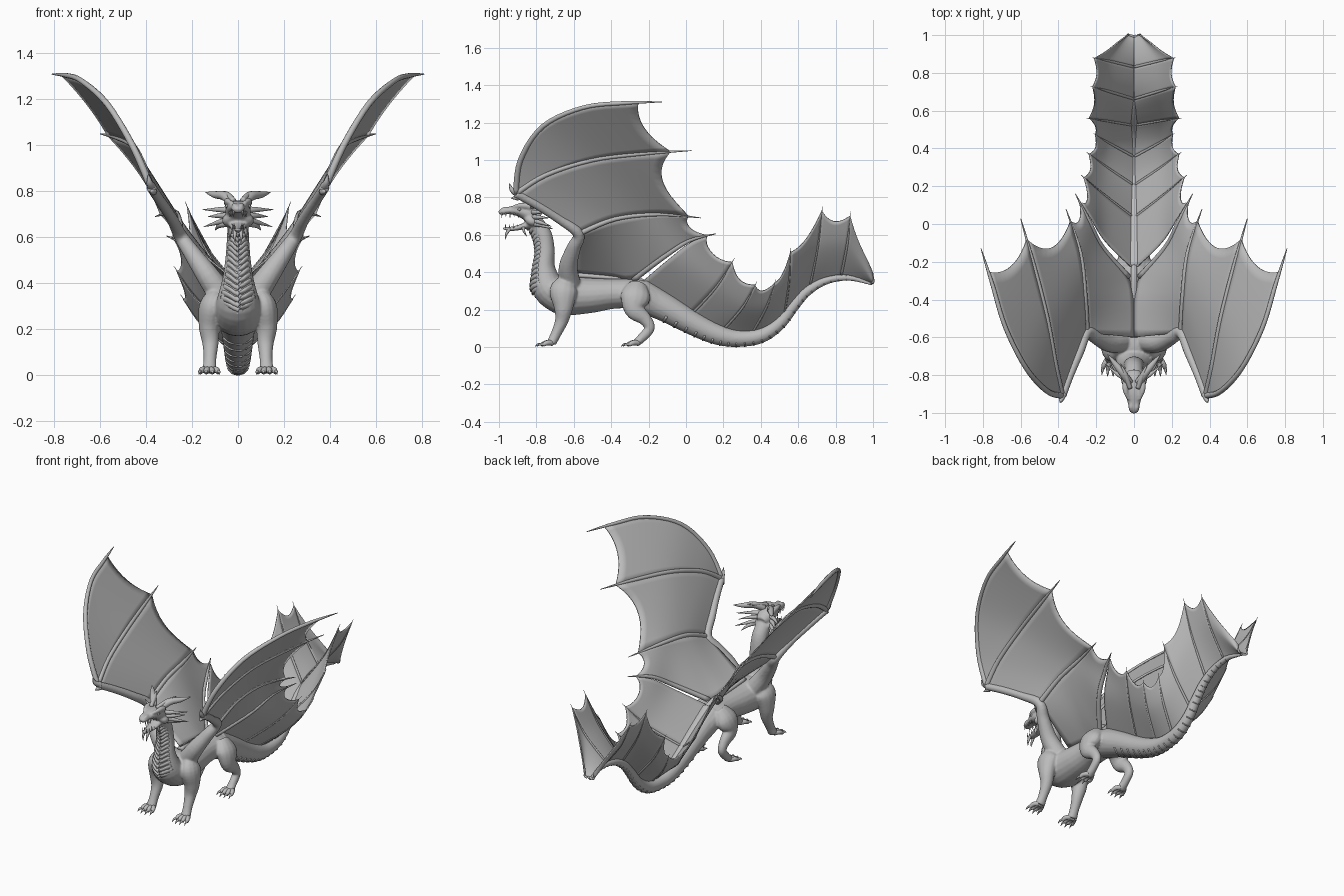
import bpy, bmesh, math
from mathutils import Vector

if "Cube" in bpy.data.objects:
    bpy.data.objects.remove(bpy.data.objects["Cube"], do_unlink=True)

# One stone-grey material
GREY = (0.5, 0.5, 0.5, 1)
mat = bpy.data.materials.new("stone grey")
mat.use_nodes = True
mat.diffuse_color = GREY
mat.node_tree.nodes["Principled BSDF"].inputs["Base Color"].default_value = GREY


def sample(pts, t):
    """Catmull-Rom value at t in 0..1 along a list of equal-length tuples."""
    n = len(pts) - 1
    f = min(max(t, 0), 1) * n
    i = min(int(f), n - 1)
    f -= i
    a, b, c, d = (pts[min(max(j, 0), n)] for j in range(i - 1, i + 3))
    return [0.5 * (2 * q + (r - p) * f + (2 * p - 5 * q + 4 * r - s) * f * f
                   + (3 * q - p - 3 * r + s) * f ** 3) for p, q, r, s in zip(a, b, c, d)]


def flip(pts, side):
    return [(p[0] * side, *p[1:]) for p in pts]


def tube(bm, pts, per=5, sides=12):
    """Closed tapered tube; points are x, y, z, half width, half depth."""
    pts = [p if len(p) == 5 else (*p, p[3]) for p in pts]
    n = (len(pts) - 1) * per
    rows = [sample(pts, i / n) for i in range(n + 1)]
    rings = []
    for i, row in enumerate(rows):
        t = (Vector(rows[min(i + 1, n)][:3]) - Vector(rows[max(i - 1, 0)][:3])).normalized()
        ref = Vector((1, 0, 0)) if abs(t.x) < 0.95 else Vector((0, 1, 0))
        u = (ref - t * ref.dot(t)).normalized()
        v = t.cross(u)
        ring = []
        for k in range(sides):
            a = math.tau * k / sides
            p = Vector(row[:3]) + u * math.cos(a) * max(row[3], 0.001) + v * math.sin(a) * max(row[4], 0.001)
            ring.append(bm.verts.new(p))
        rings.append(ring)
    for a, b in zip(rings, rings[1:]):
        for k in range(sides):
            m = (k + 1) % sides
            bm.faces.new((a[k], a[m], b[m], b[k]))
    bm.faces.new(rings[0][::-1])
    bm.faces.new(rings[-1])


def finish(bm, name):
    bmesh.ops.recalc_face_normals(bm, faces=bm.faces[:])
    me = bpy.data.meshes.new(name)
    bm.to_mesh(me)
    bm.free()
    me.materials.append(mat)
    for p in me.polygons:
        p.use_smooth = True
    ob = bpy.data.objects.new(name, me)
    bpy.context.collection.objects.link(ob)
    return ob


def tubes(name, paths, mirror=True, **kw):
    bm = bmesh.new()
    for path in paths:
        for s in ((1, -1) if mirror else (1,)):
            tube(bm, flip(path, s), **kw)
    return finish(bm, name)


# Centre lines
TRUNK = [(0, -.74, .28, .07, .07), (0, -.66, .275, .115, .105), (0, -.52, .275, .105, .095),
         (0, -.38, .285, .09, .08), (0, -.25, .28, .095, .08), (0, -.15, .23, .08, .07)]
NECK = [(0, -.66, .27, .11, .1), (0, -.735, .32, .095, .09), (0, -.758, .42, .068, .06),
        (0, -.752, .52, .054, .05), (0, -.77, .61, .048, .048), (0, -.83, .69, .045, .04)]
TAIL = [(0, -.25, .28, .09), (0, -.1, .205, .075), (0, .05, .12, .063), (0, .17, .066, .055),
        (0, .28, .045, .045), (0, .4, .06, .04), (0, .5, .125, .034), (0, .58, .225, .03),
        (0, .65, .3, .026), (0, .75, .355, .021), (0, .87, .37, .016), (0, 1, .335, .008)]
SKULL = [(0, -.78, .69, .035, .03), (0, -.83, .71, .055, .045), (0, -.89, .728, .05, .032),
         (0, -.945, .73, .034, .02), (0, -.985, .722, .027, .017), (0, -1, .715, .014, .01)]
JAW = [(0, -.81, .665, .045, .03), (0, -.87, .645, .036, .017), (0, -.93, .632, .024, .012),
       (0, -.98, .634, .012, .007)]
ARM = [(.06, -.62, .33, .06), (.13, -.63, .43, .05), (.2, -.6, .53, .038), (.25, -.575, .605, .03),
       (.29, -.68, .685, .025), (.34, -.8, .76, .023), (.38, -.91, .82, .022)]
FRONT_LEG = [(.09, -.64, .36, .03, .04), (.115, -.655, .3, .054, .075), (.125, -.655, .21, .046, .052),
             (.12, -.665, .14, .036, .036), (.122, -.695, .07, .028, .028), (.125, -.72, .02, .032, .026)]
HIND_LEG = [(.06, -.26, .33, .04, .05), (.105, -.27, .27, .052, .08), (.125, -.275, .2, .04, .055),
            (.125, -.22, .15, .03, .036), (.125, -.195, .1, .025, .028), (.125, -.235, .05, .025, .025),
            (.125, -.27, .018, .03, .02)]

# Body, fused into one smooth skin
bm = bmesh.new()
for path in (TRUNK, NECK, TAIL, SKULL, JAW):
    tube(bm, path, sides=20)
for s in (1, -1):
    for path in (ARM, FRONT_LEG, HIND_LEG):
        tube(bm, flip(path, s), sides=14)
    # Brow, cheek and nostril lumps
    tube(bm, flip([(.03, -.93, .748, .007), (.045, -.88, .757, .015), (.045, -.83, .75, .018)], s))
    tube(bm, flip([(.03, -.86, .69, .01), (.045, -.83, .675, .025), (.03, -.79, .66, .02)], s))
    tube(bm, flip([(.014, -.99, .735, .006), (.016, -.97, .74, .01), (.012, -.94, .74, .006)], s))
body = finish(bm, "body")
rem = body.modifiers.new("fuse", 'REMESH')
rem.mode = 'VOXEL'
rem.voxel_size = 0.0065
rem.use_smooth_shade = True
sm = body.modifiers.new("soften", 'SMOOTH')
sm.factor, sm.iterations = 0.5, 4

# Feet: four toes, each ending in a claw
for name, x, y in (("front_toes", .125, -.715), ("hind_toes", .125, -.255)):
    toes, claws = [], []
    for k in (-1.5, -.5, .5, 1.5):
        dx, reach = k * .026, .065 - abs(k) * .01
        toes.append([(x + dx * .3, y, .022, .016), (x + dx * .8, y - reach * .55, .022, .014),
                     (x + dx, y - reach, .011, .01)])
        claws.append([(x + dx, y - reach + .008, .014, .009), (x + dx * 1.1, y - reach - .015, .014, .006),
                      (x + dx * 1.15, y - reach - .033, .002, .001)])
    tubes(name, toes, sides=8)
    tubes(name.replace("toes", "claws"), claws, sides=8)

# Horns, cheek spikes and beard spikes
tubes("horns", [
    [(.025, -.84, .75, .022), (.06, -.79, .78, .02), (.1, -.74, .785, .015), (.14, -.69, .795, .002)],
    [(.02, -.87, .76, .012), (.045, -.8, .785, .012), (.07, -.74, .8, .002)]])
tubes("cheek_spikes", [[(.035, -.82, z, .014), (.08, -.8 + k * .01, z + .3 * (e - z), .011), (x, -.74 + k * .01, e, .001)]
                       for k, (z, x, e) in enumerate(((.72, .155, .72), (.695, .13, .69), (.675, .15, .645), (.66, .1, .63)))])
tubes("beard", [[(.012, -.94, .635, .01), (.014, -.96, .605, .007), (.012, -.965, .575, .001)],
                [(.03, -.87, .64, .01), (.035, -.865, .615, .006), (.035, -.85, .59, .001)]], sides=8)

# Teeth and eyes
teeth = []
for k in range(5):
    y, w = -.985 + k * .022, .019 + k * .004
    teeth.append([(w, y, .715, .005), (w, y, .689 + k % 2 * .008, .001)])
    teeth.append([(w * .75, y + .02, .635, .004), (w * .75, y + .02, .66 - k % 2 * .006, .001)])
tubes("teeth", teeth, per=1, sides=6)
tubes("eyes", [[(.046, -.9, .735, .002), (.047, -.89, .736, .009), (.048, -.88, .737, .002)]], sides=8)

# Overlapping chevron plates down the throat and chest
plates = []
for i in range(17):
    x, y, z, rx, rd = sample(NECK, .12 + .78 * i / 16)
    plates.append([(rx * .85 * math.sin(a), y - rd * 1.0 * math.cos(a), z + .035 * (abs(math.sin(a)) - .6),
                    .006 + .003 * math.cos(a), .013) for a in (-1.1, -.6, 0, .6, 1.1)])
tubes("throat_plates", plates, mirror=False, per=3, sides=8)

# Bands across the underside of the tail
bands = []
for i in range(26):
    t = .1 + .8 * i / 25
    p, q = Vector(sample(TAIL, t)), Vector(sample(TAIL, t + .01))
    along = Vector((0, q[1] - p[1], q[2] - p[2])).normalized()
    down = Vector((0, along.z, -along.y))
    bands.append([(*(Vector(p[:3]) + Vector((math.sin(a), 0, 0)) * p[3] + down * p[3] * math.cos(a) * .95),
                   p[3] * .11) for a in (-1, -.5, 0, .5, 1)])
tubes("tail_bands", bands, mirror=False, per=2, sides=6)

# Wing fingers, ending in claws beyond the membrane
FINGERS = [
    [(.38, -.91, .82), (.46, -.885, 1.0), (.57, -.765, 1.18), (.68, -.55, 1.28), (.75, -.32, 1.305), (.81, -.13, 1.31)],
    [(.38, -.91, .82), (.415, -.75, .92), (.46, -.5, 1.0), (.53, -.22, 1.035), (.6, .03, 1.05)],
    [(.25, -.575, .605), (.26, -.38, .685), (.285, -.15, .71), (.36, .08, .69)],
    [(.03, -.28, .36), (.17, -.12, .48), (.24, .02, .57), (.31, .16, .605)]]
fingers = []
for f in FINGERS:
    n = len(f) - 1
    fingers.append([(*p, .016 - .007 * i / n if i < n else .002) for i, p in enumerate(f)])
tubes("wing_fingers", fingers, sides=10)
tubes("wrist_claws", [[(.375, -.9, .82, .02), (.385, -.93, .84, .013), (.39, -.945, .875, .002)],
                      [(.37, -.9, .8, .018), (.38, -.935, .795, .002)]], sides=8)


# Tail fin ribs: parameter along the tail and rib tip
def crest(t):
    p = sample(TAIL, t)
    return Vector((0, p[1], p[2] + p[3] * .75))


RIBS = [(.17, (.28, .26, .475)), (.3, (.25, .38, .35)), (.42, (.215, .48, .36)), (.57, (.25, .56, .53)),
        (.74, (.23, .73, .755)), (.88, (.22, .88, .725)), (.99, (.03, 1.0, .39))]


def rib(t, tip):
    root, tip = crest(t), Vector(tip)
    mid = root.lerp(tip, .55) + Vector((.015, .005, -.02))
    return [tuple(root), tuple(mid), tuple(tip)]


tail_ribs = [rib(t, tip) for t, tip in RIBS]
tubes("tail_ribs", [[(*p, r) for p, r in zip(c, (.008, .007, .001))] for c in tail_ribs], sides=8)


# Webbing between neighbouring ribs, with a scalloped free edge
def web(bm, a, b, ends, sag, side, tail=None, nu=16, nv=10):
    grid = []
    for j in range(nv + 1):
        v = j / nv
        reach = (ends[0] * (1 - v) + ends[1] * v) - sag * 4 * v * (1 - v)
        row = []
        for i in range(nu + 1):
            u = i / nu * reach
            p = Vector(sample(a, u)).lerp(Vector(sample(b, u)), v)
            if tail:
                root = crest(tail[0] * (1 - v) + tail[1] * v)
                p += (root - Vector(a[0]).lerp(Vector(b[0]), v)) * (1 - u)
            row.append(bm.verts.new((p.x * side, p.y, p.z)))
        grid.append(row)
    for r, s in zip(grid, grid[1:]):
        for i in range(nu):
            bm.faces.new((r[i], r[i + 1], s[i + 1], s[i]))


for label, s in (("left", 1), ("right", -1)):
    bm = bmesh.new()
    inner = [(.0, -.6, .4), (.0, -.4, .375)] + FINGERS[3]
    web(bm, FINGERS[0], FINGERS[1], (.86, .87), .05, s)
    web(bm, FINGERS[1], FINGERS[2], (.87, .88), .09, s)
    web(bm, FINGERS[2], inner, (.88, .92), .06, s)
    skin = [FINGERS[3]] + tail_ribs
    ts = [0.01] + [t for t, _ in RIBS]
    for i in range(len(skin) - 1):
        web(bm, skin[i], skin[i + 1], (.9 if i else .85, .9 if i < 6 else 1), .12, s, (ts[i], ts[i + 1]))
    wing = finish(bm, label + "_wing_membrane")
    sol = wing.modifiers.new("thickness", 'SOLIDIFY')
    sol.thickness, sol.offset = 0.007, 0

# Ridge along the back
tubes("back_ridge", [[(0, -.6, .385, .018, .014), (0, -.4, .37, .016, .012), (0, -.25, .36, .016, .012)]
                     + [(*crest(t), .013, .01) for t in (.1, .2, .35, .5, .7, .9)]], mirror=False)
